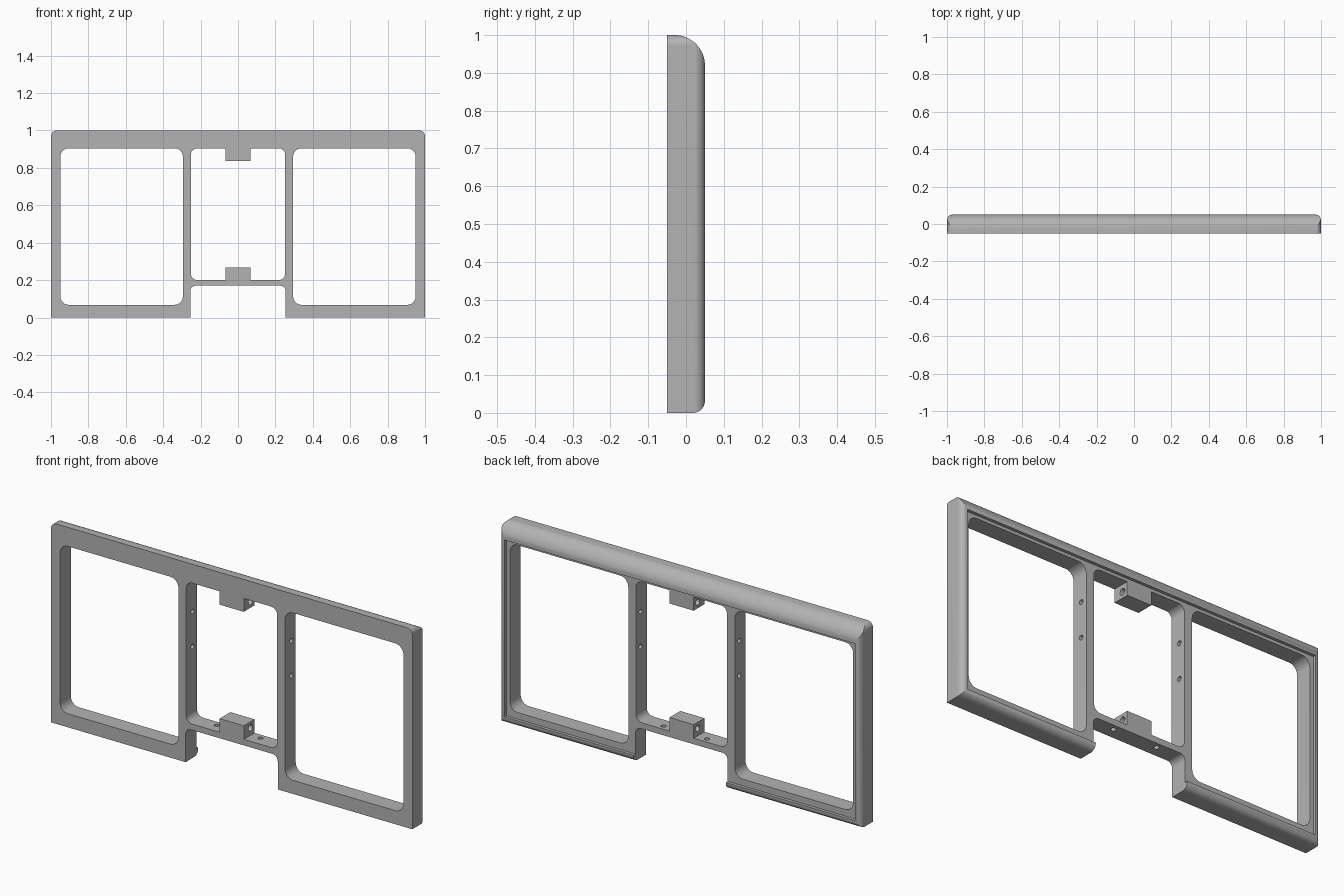
import bpy, bmesh, math
from mathutils import Vector

if "Cube" in bpy.data.objects:
    bpy.data.objects.remove(bpy.data.objects["Cube"])

grey = bpy.data.materials.new("plain_grey")
grey.diffuse_color = (0.45, 0.45, 0.45, 1)
grey.use_nodes = True
grey.node_tree.nodes["Principled BSDF"].inputs["Base Color"].default_value = grey.diffuse_color


def rounded(points, steps=10):
    """Outline from (u, v, radius) corners, each rounded by its radius."""
    out = []
    n = len(points)
    for i, (u, v, r) in enumerate(points):
        p = Vector((u, v))
        if r == 0:
            out.append(p)
            continue
        a = (Vector(points[i - 1][:2]) - p).normalized()
        b = (Vector(points[(i + 1) % n][:2]) - p).normalized()
        centre = p + (a + b) * r          # all corners are right angles
        for k in range(steps + 1):
            t = k / steps * math.pi / 2
            out.append(centre - b * r * math.cos(t) - a * r * math.sin(t))
    return out


def prism(name, outline, axis, lo, hi):
    """Extrude a 2D outline along the named axis from lo to hi."""
    place = {"x": lambda u, v, w: (w, u, v),
             "y": lambda u, v, w: (u, w, v),
             "z": lambda u, v, w: (u, v, w)}[axis]
    bm = bmesh.new()
    base = [bm.verts.new(place(p[0], p[1], lo)) for p in outline]
    face = bm.faces.new(base)
    ext = bmesh.ops.extrude_face_region(bm, geom=[face])
    shift = Vector(place(0, 0, hi - lo))
    for g in ext["geom"]:
        if isinstance(g, bmesh.types.BMVert):
            g.co += shift
    bmesh.ops.recalc_face_normals(bm, faces=bm.faces)
    me = bpy.data.meshes.new(name)
    bm.to_mesh(me)
    bm.free()
    me.materials.append(grey)
    ob = bpy.data.objects.new(name, me)
    bpy.context.collection.objects.link(ob)
    return ob


def carve(target, tool, operation="DIFFERENCE"):
    tool.hide_render = True
    mod = target.modifiers.new("carve", "BOOLEAN")
    mod.operation, mod.solver, mod.object = operation, "EXACT", tool
    bpy.context.view_layer.objects.active = target
    bpy.ops.object.modifier_apply(modifier=mod.name)
    bpy.data.objects.remove(tool)


def circle(u, v, r, n=20):
    return [(u + r * math.cos(2 * math.pi * k / n),
             v + r * math.sin(2 * math.pi * k / n)) for k in range(n)]


# Front outline with the notch at the bottom middle
frame = prism("window_frame", rounded([
    (-1, 0, 0), (-0.255, 0, 0), (-0.255, 0.17, 0.03), (0.255, 0.17, 0.03),
    (0.255, 0, 0), (1, 0, 0), (1, 1, 0.03), (-1, 1, 0.03)]), "y", -0.05, 0.05)

# Rounded back edges: large at the top, small at the bottom and sides
carve(frame, prism("side_profile", rounded([
    (-0.1, 0, 0), (0.05, 0, 0.032), (0.05, 1, 0.08), (-0.1, 1, 0)], 16),
    "x", -1.1, 1.1), "INTERSECT")
carve(frame, prism("top_profile", rounded([
    (-1, -0.1, 0), (1, -0.1, 0), (1, 0.05, 0.03), (-1, 0.05, 0.03)]),
    "z", -0.1, 1.1), "INTERSECT")

# Shallow pocket in the back, leaving a raised rim
carve(frame, prism("back_pocket", [
    (-0.97, 0.035), (0.97, 0.035), (0.97, 0.92), (-0.97, 0.92)], "y", 0.035, 0.1))

# Two large side openings
for s in (-1, 1):
    lo, hi = sorted((s * 0.295, s * 0.95))
    carve(frame, prism("side_opening", rounded([
        (lo, 0.068, 0.045), (hi, 0.068, 0.045), (hi, 0.905, 0.045),
        (lo, 0.905, 0.045)]), "y", -0.1, 0.1))

# Centre opening, shaped around the upper and lower lugs
carve(frame, prism("centre_opening", rounded([
    (-0.252, 0.2, 0.035), (-0.067, 0.2, 0), (-0.067, 0.268, 0), (0.067, 0.268, 0),
    (0.067, 0.2, 0), (0.252, 0.2, 0.035), (0.252, 0.905, 0.035), (0.067, 0.905, 0),
    (0.067, 0.838, 0), (-0.067, 0.838, 0), (-0.067, 0.905, 0),
    (-0.252, 0.905, 0.035)]), "y", -0.1, 0.1))

# Holes through the lugs, the uprights and the lower bar
for z in (0.237, 0.869):
    carve(frame, prism("lug_hole", circle(0.003, z, 0.016), "x", -0.1, 0.1))
for s in (-1, 1):
    for z in (0.56, 0.735):
        lo, hi = sorted((s * 0.22, s * 0.33))
        carve(frame, prism("upright_hole", circle(0, z, 0.012), "x", lo, hi))
    carve(frame, prism("bar_hole", circle(s * 0.12, 0.005, 0.012), "z", 0.13, 0.23))

bpy.ops.object.select_all(action="DESELECT")
frame.select_set(True)
bpy.context.view_layer.objects.active = frame
bpy.ops.object.shade_smooth_by_angle(angle=math.radians(30))
